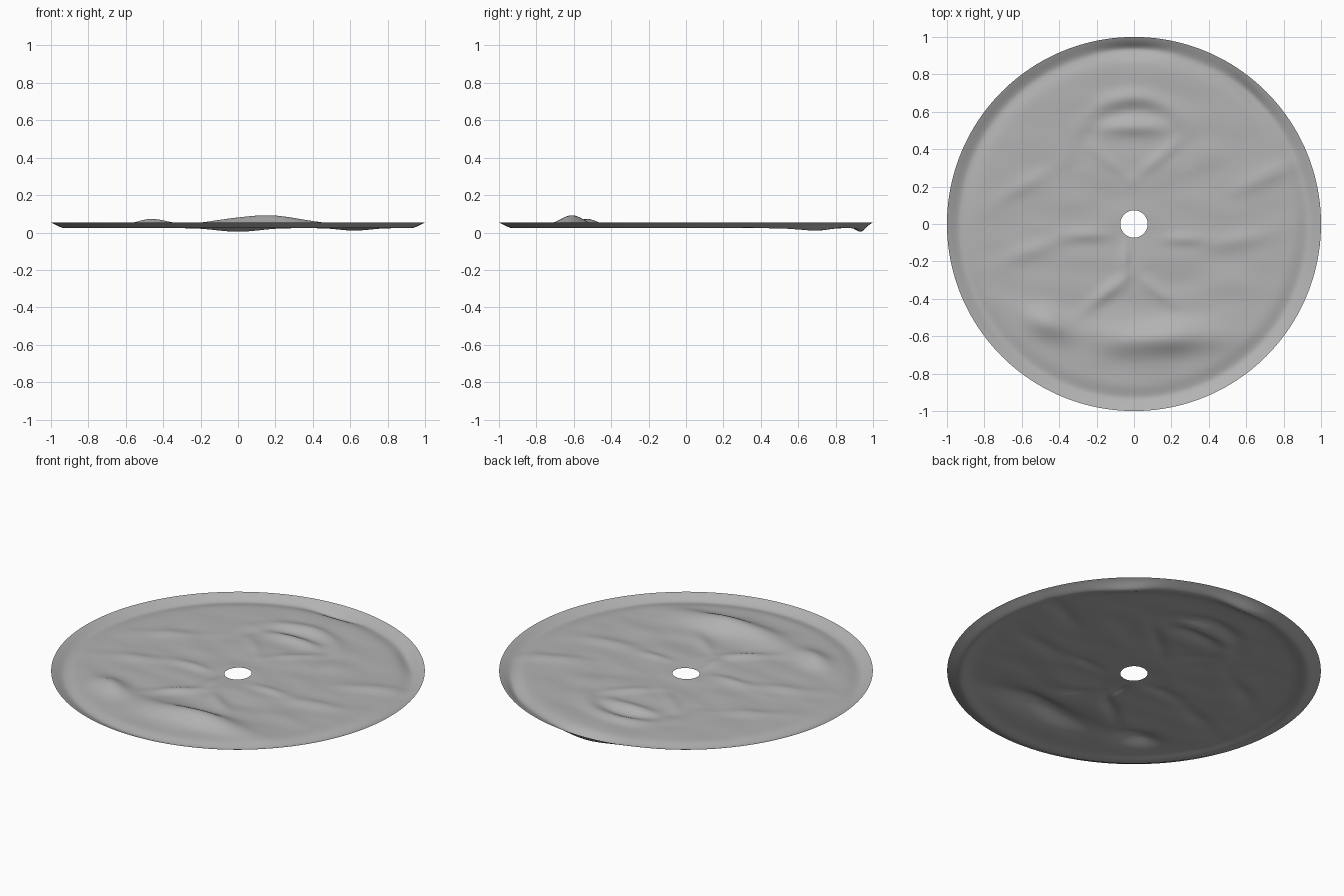
import bpy
import bmesh
import math
from mathutils import Vector, noise

cube = bpy.data.objects.get("Cube")
if cube:
    bpy.data.objects.remove(cube, do_unlink=True)

HOLE, RINGS, SIDES = 0.073, 80, 160

# Relief features: x, y, half length, half width, height, turn in degrees
FEATURES = [
    (0.14, -0.61, 0.21, 0.06, 0.056, 2),     # long front mound
    (-0.46, -0.53, 0.08, 0.05, 0.038, -15),  # short front mound
    (0, 0.94, 0.12, 0.03, -0.02, 0),         # deep spots in the rim groove
    (0.62, 0.7, 0.12, 0.03, -0.013, -48),
    (0, 0.52, 0.12, 0.03, 0.016, 0),         # back ridge
    (-0.15, -0.37, 0.11, 0.025, 0.014, 38),  # crossing ridges
    (0.13, -0.36, 0.09, 0.025, 0.01, -38),
    (0.14, 0.36, 0.11, 0.025, 0.01, 40),
    (-0.14, 0.34, 0.11, 0.025, 0.007, -40),
    (-0.25, -0.06, 0.08, 0.025, 0.011, 0),
    (0.27, -0.08, 0.08, 0.025, 0.011, 0),
    (-0.05, -0.2, 0.02, 0.07, 0.01, 0),
    (0.7, 0.25, 0.13, 0.03, 0.012, 25),      # side ridges
    (0.58, -0.08, 0.12, 0.03, 0.01, 10),
    (-0.55, -0.14, 0.15, 0.03, 0.01, 20),
    (-0.6, 0.2, 0.14, 0.03, 0.008, 30),
]


def bell(t):
    return math.exp(-t * t / 2)


def height(x, y):
    """Sheet height: flat middle, groove near the edge, raised rim, relief."""
    r = math.hypot(x, y)
    z = 0.036 - 0.013 * bell((r - 0.93) / 0.035)
    z += 0.019 * max(0, (r - 0.93) / 0.07) ** 1.2
    inside = min(1, max(0, (1 - r) / 0.06))
    relief = 0
    for fx, fy, length, width, h, turn in FEATURES:
        a = math.radians(turn)
        dx, dy = x - fx, y - fy
        u = dx * math.cos(a) + dy * math.sin(a)
        v = dy * math.cos(a) - dx * math.sin(a)
        relief += h * bell(u / length) * bell(v / width)
    # curved groove and ridge at the back
    if y > 0.3:
        arc = math.hypot(x, y - 0.3)
        side = bell(x / 0.16)
        relief += side * (0.014 * bell((arc - 0.38) / 0.03)
                          - 0.01 * bell((arc - 0.3) / 0.03))
    # gentle hammered unevenness
    calm = min(1, max(0, (0.92 - r) / 0.2))
    relief += 0.006 * calm * noise.noise(Vector((x * 4, y * 8, 3)))
    return max(0, z + relief * inside)


# Dented disc with a round centre hole
bm = bmesh.new()
rings = []
for i in range(RINGS + 1):
    r = HOLE + (1 - HOLE) * i / RINGS
    ring = []
    for k in range(SIDES):
        a = math.tau * k / SIDES
        x, y = r * math.cos(a), r * math.sin(a)
        ring.append(bm.verts.new((x, y, height(x, y))))
    rings.append(ring)
for inner, outer in zip(rings, rings[1:]):
    for k in range(SIDES):
        n = (k + 1) % SIDES
        face = bm.faces.new((inner[k], outer[k], outer[n], inner[n]))
        face.smooth = True

mesh = bpy.data.meshes.new("dented_disc")
bm.to_mesh(mesh)
bm.free()
disc = bpy.data.objects.new("dented_disc", mesh)
bpy.context.collection.objects.link(disc)

# Plain grey
grey = bpy.data.materials.new("plain_grey")
grey.use_nodes = True
colour = (0.45, 0.45, 0.45, 1)
grey.diffuse_color = colour
grey.node_tree.nodes["Principled BSDF"].inputs["Base Color"].default_value = colour
mesh.materials.append(grey)
